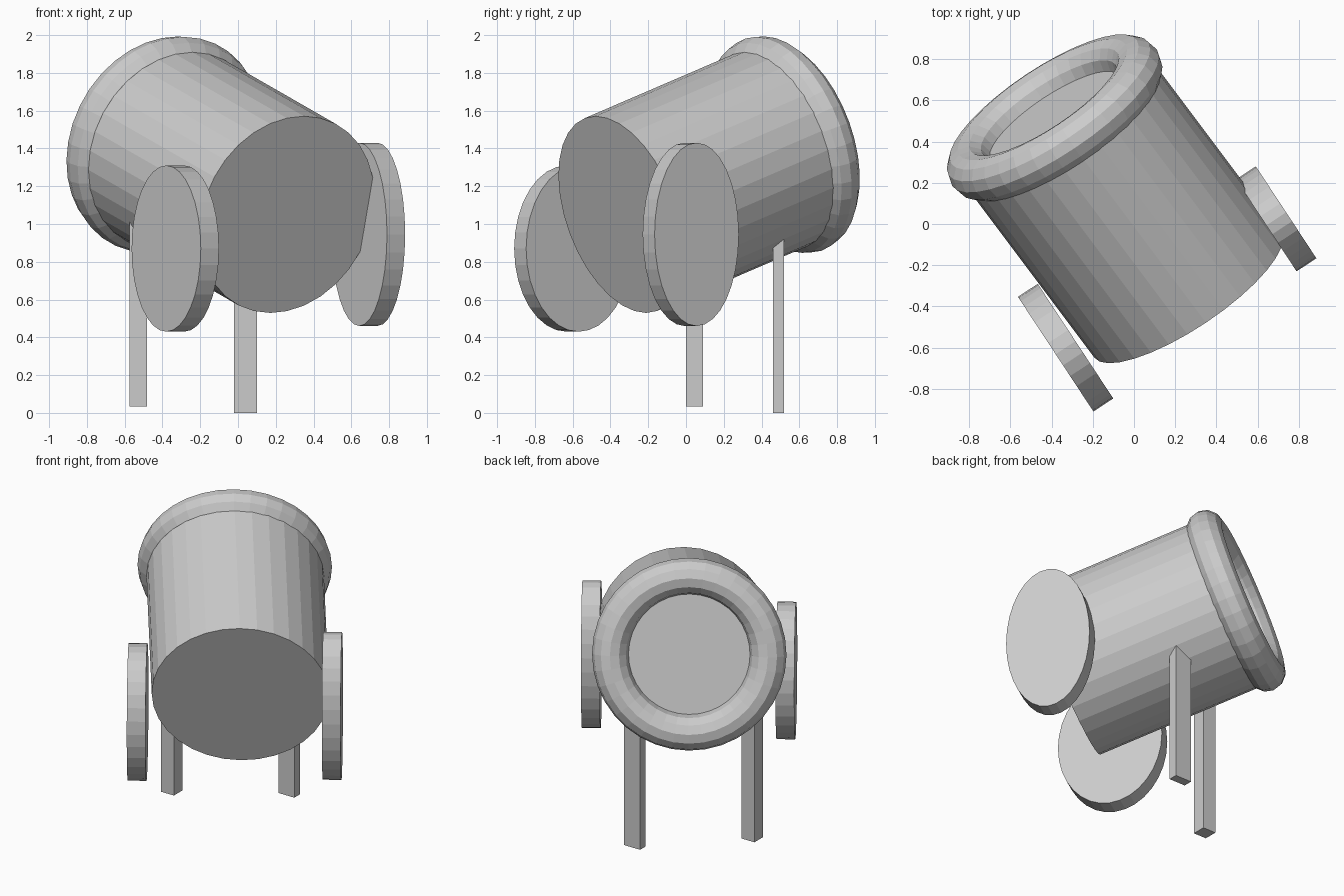
import bpy
from math import pi
from mathutils import Matrix, Vector

cube = bpy.data.objects.get("Cube")
if cube:
    bpy.data.objects.remove(cube, do_unlink=True)

grey = bpy.data.materials.new("plain_grey")
grey.use_nodes = True
grey.diffuse_color = (0.6, 0.6, 0.6, 1)
grey.node_tree.nodes["Principled BSDF"].inputs["Base Color"].default_value = (0.6, 0.6, 0.6, 1)

UP = Vector((0, 0, 1))


def finish(name, matrix):
    """Name the active object, bake its placement and colour it."""
    obj = bpy.context.object
    obj.name = name
    obj.data.transform(matrix)
    obj.data.materials.append(grey)
    return obj


def frame(x_axis, y_axis, z_axis, origin):
    m = Matrix((x_axis, y_axis, z_axis)).transposed().to_4x4()
    m.translation = origin
    return m


# Tilted drum, its end faces square to the facing direction
facing = Vector((-0.53, 0.795, 0.295)).normalized()
side = facing.cross(UP).normalized()
rise = side.cross(facing)
base = Vector((0.26, -0.345, 1.05))
mouth = Vector((-0.385, 0.515, 1.42))
drum_radius = 0.545
bpy.ops.mesh.primitive_cylinder_add(vertices=32, radius=drum_radius, depth=1,
                                    end_fill_type='TRIFAN')
finish("drum", frame(side, rise, mouth - base, (base + mouth) / 2))

# Rounded rim around the mouth
bpy.ops.mesh.primitive_torus_add(major_segments=36, minor_segments=12,
                                 major_radius=0.485, minor_radius=0.112)
finish("mouth_rim", frame(side, rise, facing, mouth))

# Upright oval wheels: centre, half width, half height
across = Vector((0.835, 0.55, 0)).normalized()
along = across.cross(UP)
for name, centre, half_width, half_height in (
        ("right_wheel", (-0.332, -0.60, 0.87), 0.333, 0.44),
        ("left_wheel", (0.69, 0.025, 0.945), 0.267, 0.485)):
    bpy.ops.mesh.primitive_cylinder_add(vertices=32, radius=1, depth=0.115)
    finish(name, frame(along * half_width, UP * half_height, across, centre))

# Support legs, running up into the drum
for name, x, y, width, depth, bottom in (
        ("back_leg", 0.04, 0.49, 0.12, 0.06, 0),
        ("side_leg", -0.528, 0.045, 0.095, 0.09, 0.035)):
    top = 1.2
    bpy.ops.mesh.primitive_cube_add(size=1)
    finish(name, Matrix.Translation((x, y, (bottom + top) / 2))
           @ Matrix.Diagonal((width, depth, top - bottom, 1)))
